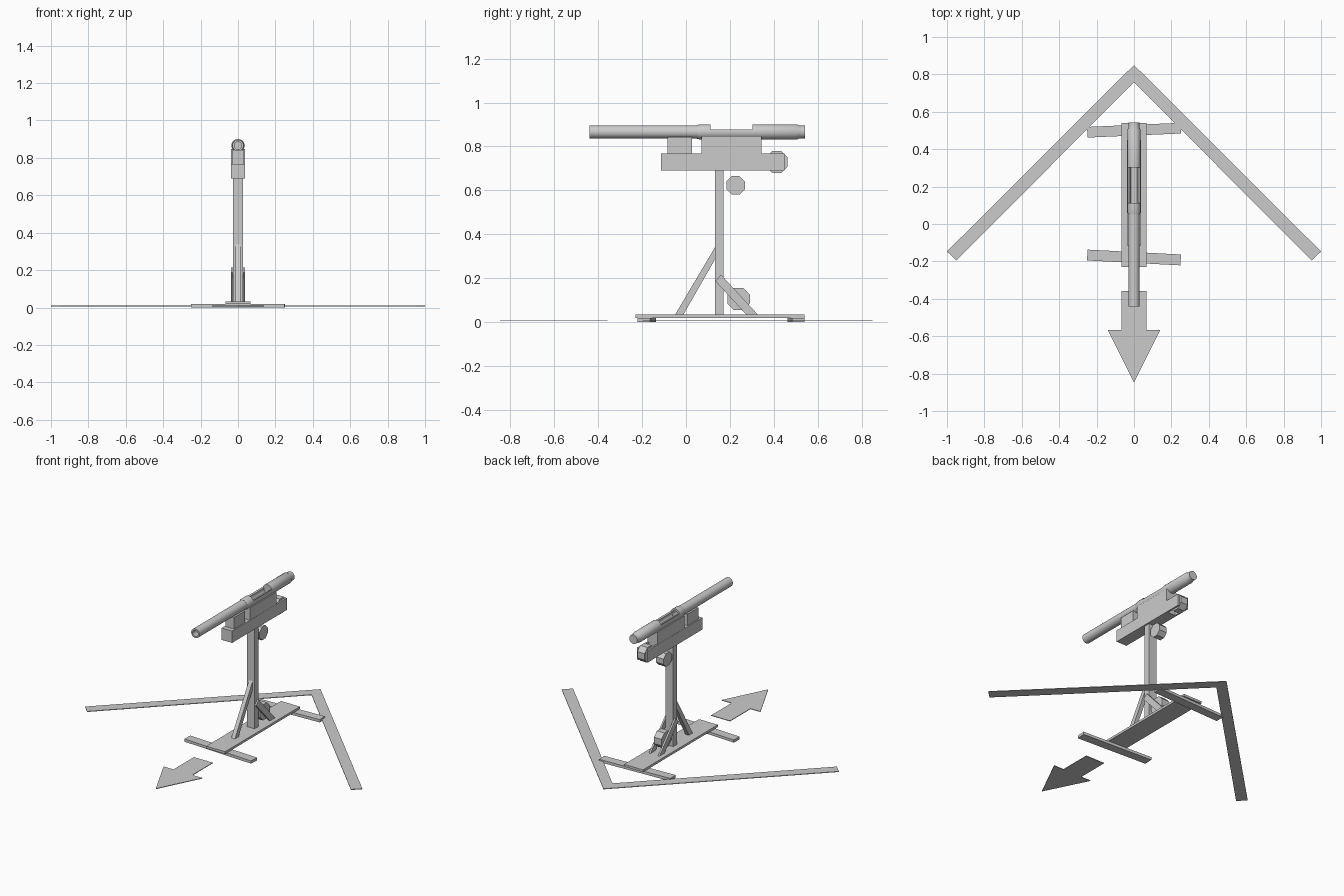
import bpy, bmesh, math
from mathutils import Vector, Matrix

cube = bpy.data.objects.get("Cube")
if cube:
    bpy.data.objects.remove(cube, do_unlink=True)

grey = bpy.data.materials.new("plain_grey")
grey.use_nodes = True
grey.diffuse_color = (0.6, 0.6, 0.6, 1)
grey.node_tree.nodes["Principled BSDF"].inputs["Base Color"].default_value = (0.6, 0.6, 0.6, 1)


def finish(name, bm, smooth=False):
    bmesh.ops.recalc_face_normals(bm, faces=bm.faces)
    mesh = bpy.data.meshes.new(name)
    bm.to_mesh(mesh)
    bm.free()
    mesh.materials.append(grey)
    obj = bpy.data.objects.new(name, mesh)
    bpy.context.collection.objects.link(obj)
    if smooth:
        bpy.ops.object.select_all(action='DESELECT')
        obj.select_set(True)
        bpy.context.view_layer.objects.active = obj
        bpy.ops.object.shade_smooth_by_angle(angle=math.radians(40))
    return obj


def box(name, x, y, z, turn=0):
    """Box between the (low, high) pairs, turned about its own vertical axis."""
    bm = bmesh.new()
    size = [b - a for a, b in (x, y, z)]
    mid = Vector([(a + b) / 2 for a, b in (x, y, z)])
    bmesh.ops.create_cube(bm, size=1)
    bm.transform(Matrix.Translation(mid) @ Matrix.Rotation(math.radians(turn), 4, 'Z')
                 @ Matrix.Diagonal((*size, 1)))
    return finish(name, bm)


def prism(name, points, push, smooth=False):
    """Outline of 3D points pushed along a vector."""
    bm = bmesh.new()
    face = bm.faces.new([bm.verts.new(p) for p in points])
    out = bmesh.ops.extrude_face_region(bm, geom=[face])
    moved = [v for v in out["geom"] if isinstance(v, bmesh.types.BMVert)]
    bmesh.ops.translate(bm, verts=moved, vec=push)
    return finish(name, bm, smooth)


def side_prism(name, outline, x0, x1):
    return prism(name, [(x0, y, z) for y, z in outline], (x1 - x0, 0, 0))


def floor_plate(name, outline, z0, z1):
    return prism(name, [(x, y, z0) for x, y in outline], (0, 0, z1 - z0))


def wheel(name, y, z, radius, half):
    angles = [math.pi * (i + 0.5) / 4 for i in range(8)]
    side_prism(name, [(y + radius * math.cos(a), z + radius * math.sin(a)) for a in angles],
               -half, half)


AXIS = 0.866


def lathe(name, profile, steps=20):
    """Closed (radius, y) loop spun round the tube axis."""
    bm = bmesh.new()
    verts = [bm.verts.new((r, y, AXIS)) for r, y in profile]
    edges = [bm.edges.new((verts[i], verts[(i + 1) % len(verts)])) for i in range(len(verts))]
    bmesh.ops.spin(bm, geom=verts + edges, cent=(0, 0, AXIS), axis=(0, 1, 0),
                   angle=math.tau, steps=steps)
    bmesh.ops.remove_doubles(bm, verts=bm.verts, dist=0.0001)
    bmesh.ops.dissolve_degenerate(bm, edges=bm.edges, dist=0.0001)
    return finish(name, bm, True)


# Ground markers
floor_plate("ground_chevron", [(0, 0.85), (1, -0.147), (0.951, -0.195), (0, 0.757),
                               (-0.951, -0.195), (-1, -0.147)], 0.006, 0.01)
floor_plate("ground_arrow", [(0, -0.847), (0.14, -0.567), (0.068, -0.567), (0.068, -0.357),
                             (-0.068, -0.357), (-0.068, -0.567), (-0.14, -0.567)], 0.006, 0.01)

# Plank base
box("base_plank", (-0.068, 0.068), (-0.23, 0.54), (0.018, 0.033))
box("front_foot", (-0.25, 0.25), (-0.208, -0.15), (0, 0.018), -3)
box("back_foot", (-0.25, 0.25), (0.473, 0.53), (0, 0.018), 2.5)

# Post and braces
box("post", (-0.028, 0.028), (0.132, 0.172), (0.033, 0.69))
side_prism("front_strut", [(-0.05, 0.033), (-0.012, 0.033), (0.132, 0.285), (0.132, 0.34)],
           -0.013, 0.013)
for side, s in (("left", 1), ("right", -1)):
    side_prism(side + "_back_brace", [(0.275, 0.033), (0.328, 0.033), (0.16, 0.215), (0.133, 0.187)],
               s * 0.027, s * 0.038)

# Eight-sided wheels
wheel("lower_wheel", 0.24, 0.105, 0.055, 0.027)
wheel("middle_wheel", 0.226, 0.623, 0.046, 0.027)
wheel("rear_wheel", 0.413, 0.729, 0.054, 0.026)

# Cradle under the tube, forked at the rear
box("cradle", (-0.038, 0.038), (-0.115, 0.345), (0.69, 0.767))
for side, s in (("left", 1), ("right", -1)):
    box(side + "_cradle_cheek", sorted((s * 0.027, s * 0.038)), (0.345, 0.45), (0.69, 0.767))
box("centre_block", (-0.037, 0.037), (0.07, 0.345), (0.767, 0.848))
box("front_block", (-0.03, 0.03), (-0.085, 0.028), (0.767, 0.842))

# Hollow tube with an open-topped section
lathe("barrel", [(0.02, -0.44), (0.03, -0.44), (0.03, 0.06), (0.02, 0.06)])
lathe("front_collar", [(0.022, 0.05), (0.031, 0.05), (0.035, 0.065), (0.035, 0.112), (0.022, 0.112)])
lathe("rear_receiver", [(0, 0.302), (0.035, 0.302), (0.035, 0.505), (0.029, 0.515),
                        (0.029, 0.543), (0, 0.543)])
arc = [math.radians(160 + 220 * i / 12) for i in range(13)]
ring = [(0.035, a) for a in arc] + [(0.024, a) for a in reversed(arc)]
prism("open_trough", [(r * math.cos(a), 0.112, AXIS + r * math.sin(a)) for r, a in ring],
      (0, 0.19, 0), True)
